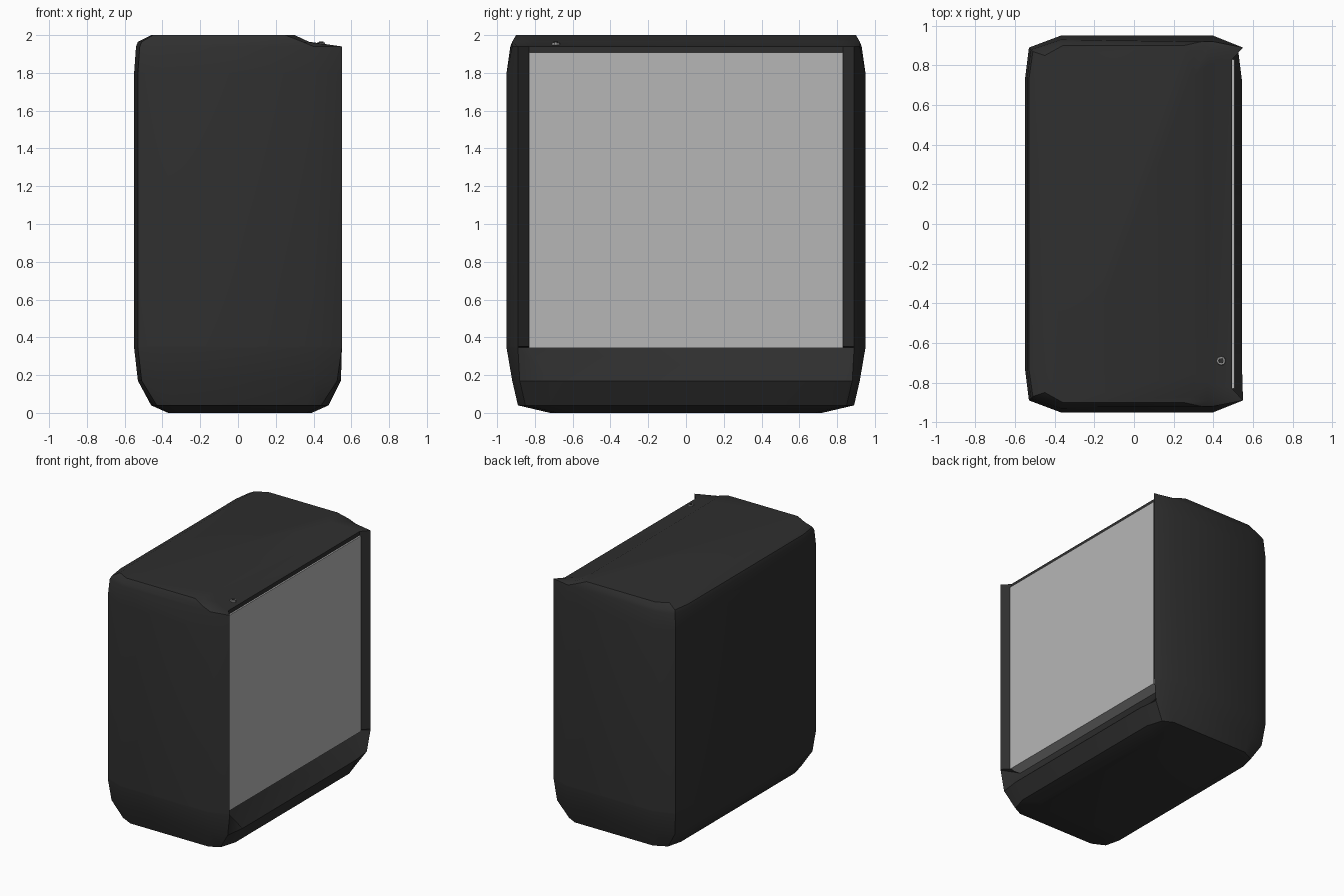
import bpy, bmesh, math

if "Cube" in bpy.data.objects:
    bpy.data.objects.remove(bpy.data.objects["Cube"])

def material(name, v):
    m = bpy.data.materials.new(name)
    m.diffuse_color = (v, v, v, 1)
    m.use_nodes = True
    m.node_tree.nodes["Principled BSDF"].inputs["Base Color"].default_value = m.diffuse_color
    return m

DARK = material("dark_casing", 0.028)
PANEL = material("pale_grey_screen", 0.47)
METAL = material("button_grey", 0.30)

def finish(bm, name, mat, smooth=None):
    bmesh.ops.recalc_face_normals(bm, faces=bm.faces)
    me = bpy.data.meshes.new(name)
    bm.to_mesh(me)
    bm.free()
    ob = bpy.data.objects.new(name, me)
    bpy.context.collection.objects.link(ob)
    me.materials.append(mat)
    if smooth:
        bpy.ops.object.select_all(action='DESELECT')
        ob.select_set(True)
        bpy.context.view_layer.objects.active = ob
        bpy.ops.object.shade_smooth_by_angle(angle=math.radians(smooth))
    return ob

def box(name, mat, lo, hi):
    bm = bmesh.new()
    bmesh.ops.create_cube(bm, size=1)
    for v in bm.verts:
        for i in range(3):
            v.co[i] = hi[i] if v.co[i] > 0 else lo[i]
    return finish(bm, name, mat)

# casing: half outlines (back, back corner, side back, side front, fin tip, front), mirrored in y
SECTIONS = [
    (0.00, (-.37, .60), (-.36, .68), (-.30, .72), (.30, .72), (.36, .68), (.39, .60)),
    (0.04, (-.46, .72), (-.43, .84), (-.33, .89), (.36, .89), (.44, .85), (.48, .72)),
    (0.17, (-.53, .73), (-.51, .87), (-.37, .92), (.40, .92), (.525, .88), (.545, .72)),
    (0.345, (-.55, .73), (-.53, .89), (-.37, .95), (.40, .95), (.55, .89), (.41, .83)),
    (0.352, (-.55, .73), (-.53, .89), (-.37, .95), (.40, .95), (.55, .89), (.495, .83)),
    (1.80, (-.55, .73), (-.53, .89), (-.37, .95), (.40, .95), (.55, .89), (.495, .83)),
    (1.94, (-.54, .73), (-.52, .88), (-.37, .93), (.40, .92), (.55, .89), (.495, .83)),
    (1.965, (-.53, .73), (-.51, .87), (-.37, .92), (.34, .92), (.375, .89), (.37, .80)),
    (2.00, (-.46, .72), (-.45, .85), (-.36, .90), (.25, .90), (.30, .87), (.30, .75)),
]
bm = bmesh.new()
rings = []
for z, *half in SECTIONS:
    outline = half + [(x, -y) for x, y in reversed(half)]
    rings.append([bm.verts.new((x, y, z)) for x, y in outline])
for a, b in zip(rings, rings[1:]):
    for i in range(len(a)):
        j = (i + 1) % len(a)
        bm.faces.new((a[i], a[j], b[j], b[i]))
bm.faces.new(rings[0])
bm.faces.new(rings[-1])
finish(bm, "casing", DARK, 38)

# screen slab, overhanging the notch above the chin
box("screen", PANEL, (.40, -.83, .344), (.508, .83, 1.908))

# small round button on the top ledge
def disc(name, mat, r, z0, z1):
    bm = bmesh.new()
    bmesh.ops.create_cone(bm, cap_ends=True, segments=10, radius1=r, radius2=r * .85, depth=z1 - z0)
    bmesh.ops.translate(bm, verts=bm.verts, vec=(.44, -.69, (z0 + z1) / 2))
    return finish(bm, name, mat)

disc("button_ring", METAL, .025, 1.94, 1.962)
disc("button_cap", DARK, .015, 1.95, 1.965)
